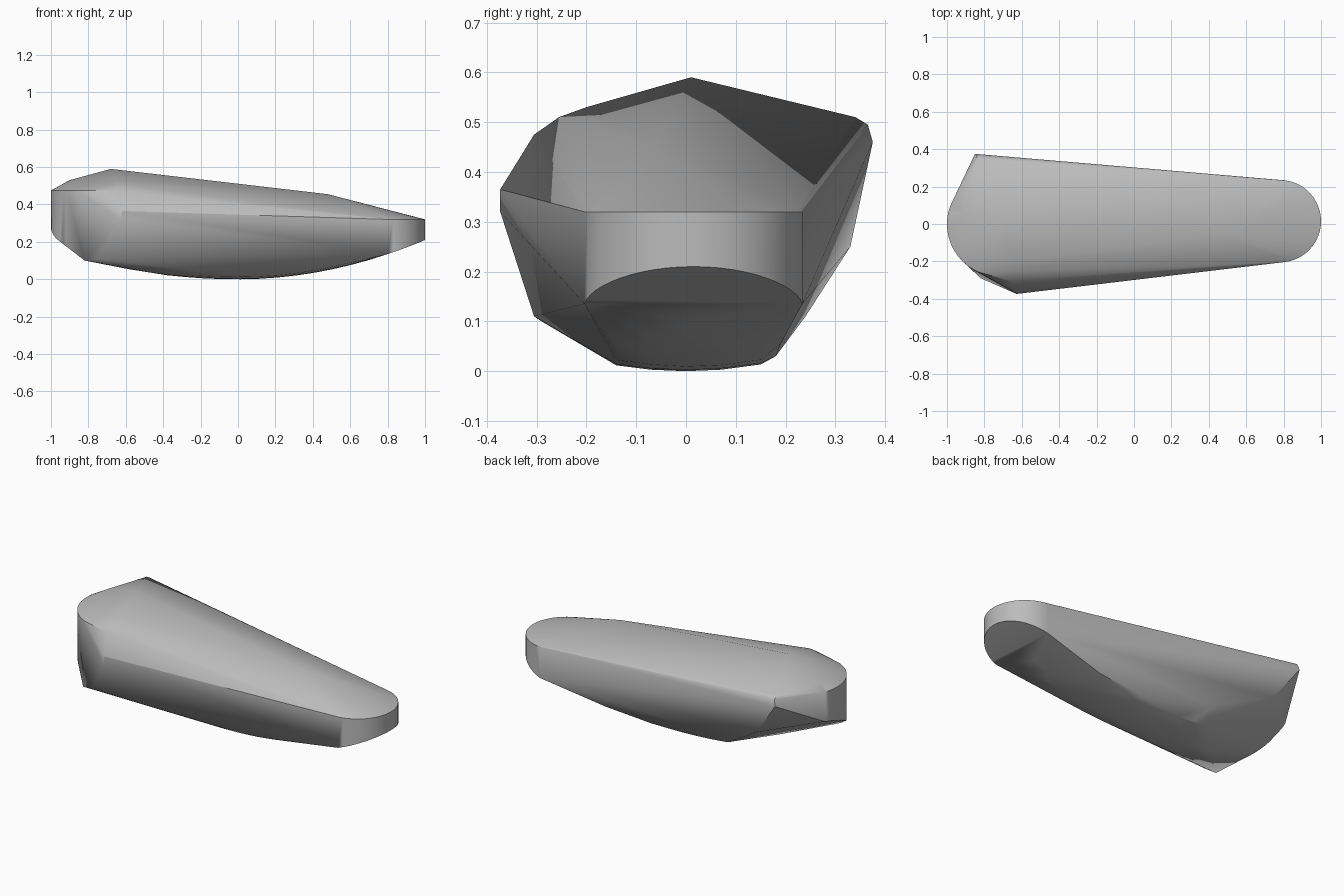
import bpy, bmesh
from math import radians, cos, sin

cube = bpy.data.objects.get("Cube")
if cube:
    bpy.data.objects.remove(cube, do_unlink=True)

mat = bpy.data.materials.new("plain grey")
mat.use_nodes = True
mat.diffuse_color = (0.5, 0.5, 0.5, 1)
mat.node_tree.nodes["Principled BSDF"].inputs["Base Color"].default_value = (0.5, 0.5, 0.5, 1)


def arc(cx, cy, r, start, end, steps):
    for i in range(steps + 1):
        a = radians(start + (end - start) * i / steps)
        yield cx + r * cos(a), cy + r * sin(a)


points = []

# narrow rounded end: vertical band cut below by the curved underside
for x, y in arc(0.78, 0.015, 0.22, -84, 84, 24):
    points += [(x, y, 0.32), (x, y, 0.21 * x * x)]

# broad rounded end: vertical band with a sloping lower edge
for x, y in arc(-0.72, 0.0, 0.28, 160, 246, 16):
    points += [(x, y, 0.475), (x, y, 0.28 + (0.5 if y < 0 else 0.2) * y)]

# top ridge and the soft shoulder of the broad end
points += [(-0.68, 0.01, 0.59), (0.48, -0.06, 0.455), (-0.9, 0.05, 0.53),
           (-0.65, -0.2, 0.53), (-0.64, -0.255, 0.51), (-0.66, -0.305, 0.475)]

# front corner
points += [(-0.62, -0.373, 0.365), (-0.63, -0.373, 0.32),
           (-0.82, -0.29, 0.1), (-0.75, -0.305, 0.11)]

# back corner
points += [(-0.84, 0.34, 0.51), (-0.84, 0.365, 0.495),
           (-0.85, 0.375, 0.46), (-0.7, 0.33, 0.25)]

# back lower edge
points += [(-0.35, 0.24, 0.11), (-0.15, 0.2, 0.06), (0.1, 0.18, 0.03), (0.4, 0.19, 0.055)]

# bowed underside
for y in (-0.14, -0.07, 0.0, 0.07, 0.15):
    start = -0.58 if y < 0 else -0.38
    for i in range(13):
        x = start + (0.8 - start) * i / 12
        points.append((x, y, (0.21 if x > 0 else 0.15) * x * x + 0.6 * y * y))

# wrap everything in one convex skin
bm = bmesh.new()
for p in points:
    bm.verts.new(p)
hull = bmesh.ops.convex_hull(bm, input=bm.verts[:])
loose = {g for g in hull["geom_interior"] + hull["geom_unused"]
         if isinstance(g, bmesh.types.BMVert)}
bmesh.ops.delete(bm, geom=list(loose), context="VERTS")
bmesh.ops.dissolve_limit(bm, angle_limit=radians(0.5), verts=bm.verts[:], edges=bm.edges[:])
bmesh.ops.recalc_face_normals(bm, faces=bm.faces[:])

mesh = bpy.data.meshes.new("faceted_body")
bm.to_mesh(mesh)
bm.free()
mesh.materials.append(mat)
body = bpy.data.objects.new("faceted_body", mesh)
bpy.context.collection.objects.link(body)

bpy.context.view_layer.objects.active = body
body.select_set(True)
bpy.ops.object.shade_smooth_by_angle(angle=radians(30))
